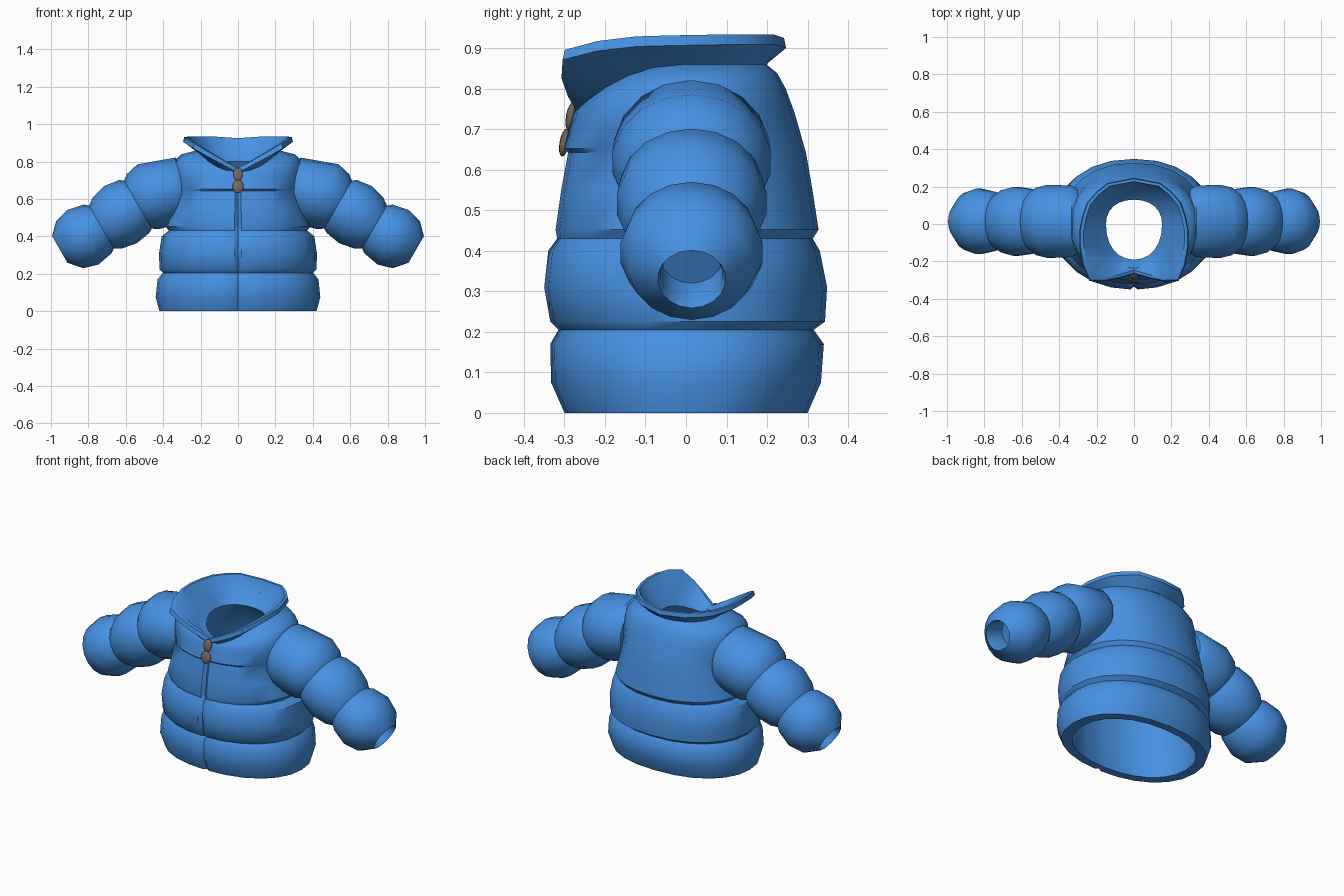
import bpy, bmesh, math
from mathutils import Vector

if "Cube" in bpy.data.objects:
    bpy.data.objects.remove(bpy.data.objects["Cube"])


def material(name, col):
    m = bpy.data.materials.new(name)
    m.diffuse_color = (*col, 1)
    m.use_nodes = True
    m.node_tree.nodes["Principled BSDF"].inputs["Base Color"].default_value = m.diffuse_color
    return m


BLUE = material("blue quilted fabric", (0.062, 0.285, 0.76))
METAL = material("grey brown metal", (0.17, 0.14, 0.12))


def loft(name, rings, mat, close=False, cap=False):
    """Skin a list of equal-length point rings."""
    bm = bmesh.new()
    vs = [[bm.verts.new(p) for p in r] for r in rings]
    pairs = list(zip(vs, vs[1:])) + ([(vs[-1], vs[0])] if close else [])
    n = len(vs[0])
    for a, b in pairs:
        for i in range(n):
            j = (i + 1) % n
            bm.faces.new((a[i], a[j], b[j], b[i]))
    if cap:
        bm.faces.new(vs[0])
        bm.faces.new(vs[-1])
    bmesh.ops.recalc_face_normals(bm, faces=bm.faces)
    me = bpy.data.meshes.new(name)
    bm.to_mesh(me)
    bm.free()
    ob = bpy.data.objects.new(name, me)
    bpy.context.collection.objects.link(ob)
    me.materials.append(mat)
    smooth(ob)
    return ob


def smooth(ob):
    bpy.ops.object.select_all(action='DESELECT')
    ob.select_set(True)
    bpy.context.view_layer.objects.active = ob
    bpy.ops.object.shade_smooth_by_angle(angle=math.radians(40))


# angles measured from the front, with a narrow pair for the zip groove
half = [2] + list(range(15, 180, 15))
ANGLES = [0] + half + [180] + [360 - a for a in reversed(half)]


def body_ring(rx, yf, yb, z, drop=0.0, groove=0.0):
    pts = []
    for d in ANGLES:
        a = math.radians(d)
        s, c = math.sin(a), math.cos(a)
        x = rx * math.copysign(abs(s) ** 0.91, s) if d % 180 else 0
        y = -math.copysign(abs(c) ** 0.91, c) * (yf if c > 0 else yb)
        if d == 0:
            y += groove
        pts.append((x, y, z - drop * max(0, c) ** 2))
    return pts


# open lapel edge of the collar: angle, x, y, z
RIM = [(0, 0, -.262, .765), (25, .13, -.302, .835), (48, .25, -.298, .905),
       (70, .285, -.15, .928), (95, .288, -.01, .932), (125, .24, .135, .934),
       (150, .14, .215, .934), (180, 0, .242, .925)]


def rim_ring(scale, dz):
    pts = []
    for d in ANGLES:
        e = min(d, 360 - d)
        for p, q in zip(RIM, RIM[1:]):
            if p[0] <= e <= q[0]:
                t = (e - p[0]) / (q[0] - p[0])
                x, y, z = (p[k] + (q[k] - p[k]) * t for k in (1, 2, 3))
                break
        pts.append(((x if d <= 180 else -x) * scale, y * scale, z + dz))
    return pts


# torso: hem, two puffed bands, yoke, flared collar and lining
outer = [(.42, .30, .30, 0), (.44, .333, .333, .075), (.43, .335, .34, .17),
         (.402, .315, .315, .205), (.42, .335, .343, .225), (.422, .35, .348, .31),
         (.408, .34, .33, .40), (.37, .318, .313, .43), (.387, .322, .327, .452),
         (.362, .308, .312, .55), (.342, .291, .296, .642), (.342, .302, .293, .652)]
rings = [body_ring(*r, groove=.015) for r in outer]
rings += [body_ring(.348, .285, .268, .74, .03, .006),
          body_ring(.342, .279, .246, .80, .07),
          body_ring(.305, .276, .225, .838, .10),
          body_ring(.22, .272, .198, .86, .115),
          rim_ring(1.02, -.025), rim_ring(1.0, 0), rim_ring(.94, 0)]
lining = [(.20, .235, .20, .86, .12), (.15, .19, .13, .80, .06),
          (.27, .22, .22, .66), (.335, .27, .27, .43),
          (.35, .275, .275, .20), (.36, .255, .255, 0)]
rings += [body_ring(*r) for r in lining]
loft("jacket_body", rings, BLUE, close=True)

# sleeves: centre x, centre z, tilt, radius, depth radius
SLEEVE = [(.30, .645, 0, .15, .175), (.335, .645, 0, .176, .194),
          (.45, .62, 28, .187, .198), (.51, .585, 30, .17, .183),
          (.535, .57, 30, .148, .163), (.555, .56, 30, .163, .176),
          (.63, .515, 30, .176, .187), (.70, .47, 30, .156, .168),
          (.73, .45, 30, .132, .147), (.75, .44, 30, .15, .16),
          (.83, .395, 30, .168, .178), (.90, .355, 30, .145, .153),
          (.953, .33, 30, .082, .084), (.935, .34, 30, .075, .077),
          (.85, .385, 30, .075, .077)]


def sleeve_ring(side, cx, cz, tilt, r, ry):
    t = math.radians(tilt)
    out = []
    for i in range(18):
        a = math.tau * i / 18
        u = r * math.cos(a)
        out.append((side * (cx + u * math.sin(t)), .014 + ry * math.sin(a),
                    cz + u * math.cos(t)))
    return out


for side, name in ((1, "right_sleeve"), (-1, "left_sleeve")):
    loft(name, [sleeve_ring(side, *s) for s in SLEEVE], BLUE, cap=True)

# zip slider and pull tab
for name, y, z, scale in (("zip_slider", -.284, .732, (.026, .012, .036)),
                          ("zip_pull", -.300, .667, (.031, .012, .035))):
    bpy.ops.mesh.primitive_uv_sphere_add(segments=14, ring_count=8, radius=1,
                                         location=(0, y, z), rotation=(-.18, 0, 0))
    ob = bpy.context.object
    ob.name = name
    ob.scale = scale
    ob.data.materials.append(METAL)
    smooth(ob)
